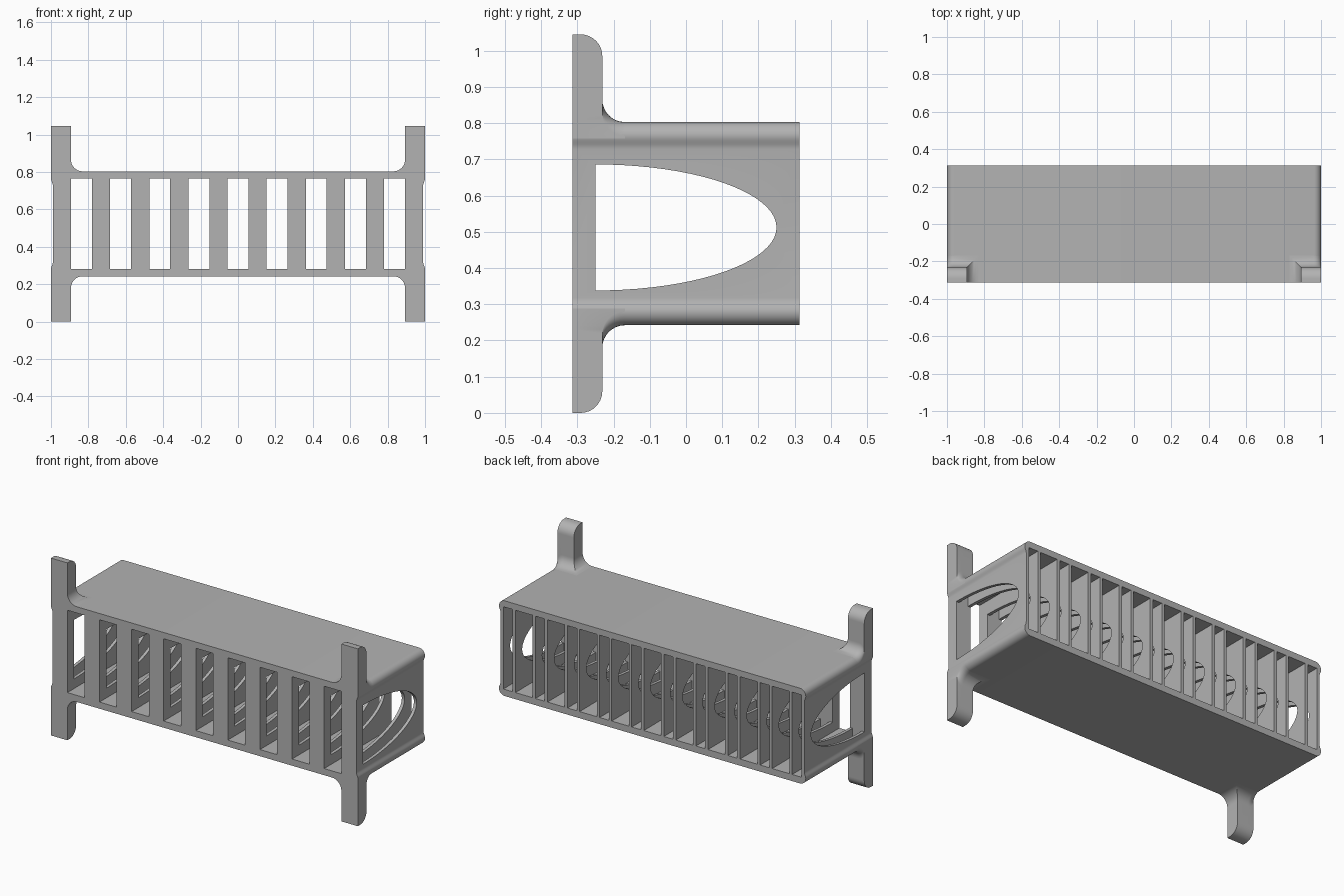
import bpy, bmesh, math

if "Cube" in bpy.data.objects:
    bpy.data.objects.remove(bpy.data.objects["Cube"])

ZC = 0.5225                       # mid height
TOP = 0.803                       # top of the casing
R = 0.038                         # casing corner radius
FIL = 0.062                       # bracket fillet radius
PITCH, WIN, WALL = 0.2092, 0.112, 0.0185

grey = bpy.data.materials.new("plain grey")
grey.diffuse_color = (0.45, 0.45, 0.45, 1)
grey.use_nodes = True
grey.node_tree.nodes["Principled BSDF"].inputs["Base Color"].default_value = grey.diffuse_color


def make_object(name, bm):
    bmesh.ops.recalc_face_normals(bm, faces=bm.faces)
    me = bpy.data.meshes.new(name)
    bm.to_mesh(me)
    bm.free()
    ob = bpy.data.objects.new(name, me)
    bpy.context.collection.objects.link(ob)
    me.materials.append(grey)
    return ob


def loft(bm, rings):
    """Skin a list of closed rings and cap both ends."""
    vs = [[bm.verts.new(p) for p in r] for r in rings]
    n = len(vs[0])
    for a, b in zip(vs, vs[1:]):
        for i in range(n):
            j = (i + 1) % n
            bm.faces.new((a[i], a[j], b[j], b[i]))
    bm.faces.new(vs[0])
    bm.faces.new(vs[-1])


def box(bm, x0, x1, y0, y1, z0, z1):
    loft(bm, [[(x0, y, z0), (x1, y, z0), (x1, y, z1), (x0, y, z1)] for y in (y0, y1)])


def smooth(ob):
    bpy.ops.object.select_all(action='DESELECT')
    ob.select_set(True)
    bpy.context.view_layer.objects.active = ob
    bpy.ops.object.shade_smooth_by_angle(angle=math.radians(30))


def cut(ob, cutter):
    mod = ob.modifiers.new("cut", 'BOOLEAN')
    mod.operation, mod.solver, mod.object = 'DIFFERENCE', 'EXACT', cutter
    bpy.context.view_layer.objects.active = ob
    bpy.ops.object.modifier_apply(modifier=mod.name)
    bpy.data.objects.remove(cutter)


# Casing: rounded profile with slightly recessed ends, extruded front to back
quarter = [(1 - R + R * math.cos(a), TOP - R + R * math.sin(a))
           for a in [math.pi / 2 * i / 8 for i in range(9)]]
waist = [(0.990 + 0.010 * (0.5 - 0.5 * math.cos(math.pi * i / 6)), 0.728 + 0.037 * i / 6)
         for i in range(6)]
upper = waist + quarter
right = [(x, 2 * ZC - z) for x, z in reversed(upper)] + upper
outline = right + [(-x, z) for x, z in reversed(right)]
bm = bmesh.new()
loft(bm, [[(x, y, z) for x, z in outline] for y in (-0.313, 0.313)])
casing = make_object("slotted_casing", bm)

# Slots: nine open right through, ten narrow ones closed at the front
bm = bmesh.new()
for i in range(-4, 5):
    c = i * PITCH
    box(bm, c - WIN / 2, c + WIN / 2, -0.4, 0.4, 0.281, 0.766)
half_gap = (PITCH - WIN) / 2 - WALL
for i in range(10):
    c = (i - 4.5) * PITCH
    box(bm, c - half_gap, c + half_gap, -0.25, 0.4, 0.281, 0.766)
cut(casing, make_object("slot_cutter", bm))

# Half-ellipse tunnel through both ends and every divider
bm = bmesh.new()
arc = [math.pi * (i / 40 - 0.5) for i in range(41)]
loft(bm, [[(x, -0.25 + 0.5 * math.cos(a), 0.512 + 0.174 * math.sin(a)) for a in arc]
          for x in (-1.2, 1.2)])
cut(casing, make_object("tunnel_cutter", bm))
smooth(casing)


# Corner brackets: stacked cross-sections with a flared foot and rounded tip
def drop(x):
    d = max(0, x - (1 - R))
    return R - math.sqrt(max(0, R * R - d * d))


def bracket_rings():
    levels = [(FIL, FIL, TOP - 0.008)]
    for i in range(9):
        a = math.pi / 2 * i / 8
        d = FIL * (1 - math.sin(a))
        levels.append((d, d, TOP + FIL * (1 - math.cos(a))))
    for i in range(9):
        a = math.pi / 2 * i / 8
        levels.append((0, -0.06 * (1 - math.cos(a)), 0.985 + 0.06 * math.sin(a)))
    outer = [1 - R + R * math.sin(math.pi / 2 * i / 6) for i in range(7)]
    rings = []
    for dx, dy, z in levels:
        xs = [0.893 - dx] + outer
        y1 = -0.231 + dy
        sink = 1 if z < TOP + FIL + 0.001 else 0
        pts = [(x, -0.313, z - sink * drop(x)) for x in xs]
        pts += [(x, y1, z - sink * drop(x)) for x in reversed(xs)]
        rings.append(pts)
    return rings


for sx, side in ((-1, "left"), (1, "right")):
    for sz, end in ((-1, "lower"), (1, "upper")):
        bm = bmesh.new()
        loft(bm, [[(sx * x, y, ZC + sz * (z - ZC)) for x, y, z in r] for r in bracket_rings()])
        smooth(make_object(f"{end}_{side}_bracket", bm))
